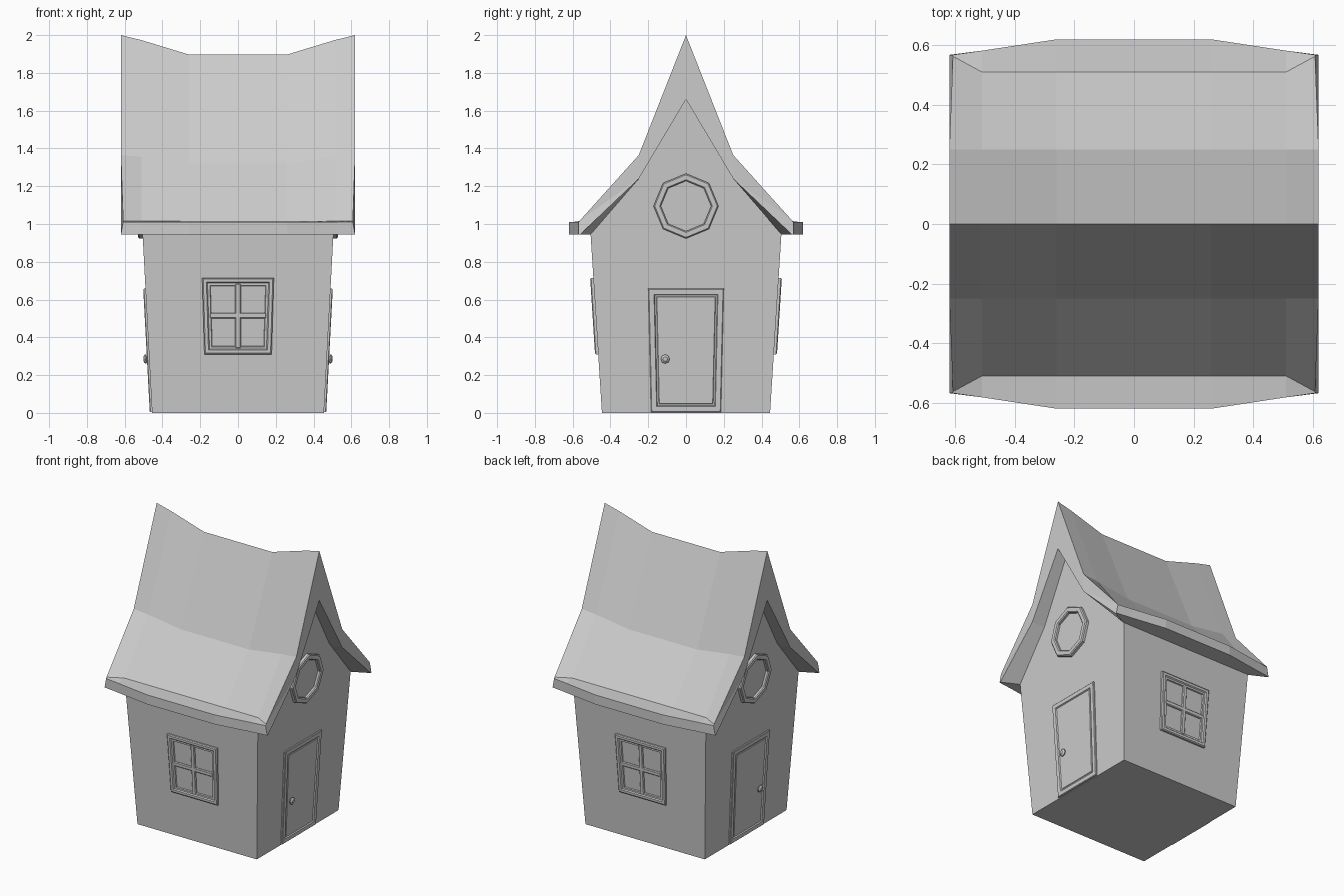
import bpy, bmesh
from math import pi, cos, sin
from mathutils import Vector

cube = bpy.data.objects.get("Cube")
if cube:
    bpy.data.objects.remove(cube, do_unlink=True)

# One plain clay colour for the whole house
CLAY = (0.6, 0.6, 0.6, 1)
clay = bpy.data.materials.new("clay_grey")
clay.use_nodes = True
clay.diffuse_color = CLAY
clay.node_tree.nodes["Principled BSDF"].inputs["Base Color"].default_value = CLAY


def loft(name, rings):
    """Closed solid from a list of matching rings of points."""
    bm = bmesh.new()
    loops = [[bm.verts.new(p) for p in ring] for ring in rings]
    n = len(loops[0])
    for a, b in zip(loops, loops[1:]):
        for i in range(n):
            j = (i + 1) % n
            bm.faces.new((a[i], a[j], b[j], b[i]))
    for end in (loops[0], loops[-1]):
        bm.faces.new(end)
    bmesh.ops.recalc_face_normals(bm, faces=bm.faces)
    bmesh.ops.triangulate(bm, faces=[f for f in bm.faces if len(f.verts) > 8])
    mesh = bpy.data.meshes.new(name)
    bm.to_mesh(mesh)
    bm.free()
    mesh.materials.append(clay)
    obj = bpy.data.objects.new(name, mesh)
    bpy.context.collection.objects.link(obj)
    return obj


def end_wall(side):
    """Place (across, height, depth) on a leaning gable wall."""
    return lambda u, v, d: (side * (0.455 + 0.053 * v + d), u, v)


def long_wall(side):
    """Place (across, height, depth) on a leaning eave wall."""
    return lambda u, v, d: (u, side * (0.445 + 0.0635 * v + d), v)


def inset(outline, amount):
    """Shrink a counter-clockwise outline by an even distance."""
    pts = [Vector(p) for p in outline]
    result = []
    for i, p in enumerate(pts):
        a = (p - pts[i - 1]).normalized()
        b = (pts[(i + 1) % len(pts)] - p).normalized()
        na, nb = Vector((-a.y, a.x)), Vector((-b.y, b.x))
        result.append(p + (na + nb) * amount / (1 + na.dot(nb)))
    return result


def panel(name, outline, steps, place):
    """Moulded panel: each step is an inset and a depth off the wall."""
    return loft(name, [[place(p[0], p[1], d) for p in inset(outline, w)]
                       for w, d in steps])


# Walls: a leaning block whose ends rise into curved gables
half = [(0.445, 0), (0.505, 0.945), (0.25, 1.24)]
gable = half + [(0, 1.66)] + [(-y, z) for y, z in reversed(half)]
loft("walls", [[end_wall(s)(y, z, 0) for y, z in gable] for s in (-1, 1)])


# Roof: swaybacked ridge, flared slopes and a bowed eave
def roof_ring(x, edge, ridge, break_z, eave, lip, soffit):
    """Edge is the x of the upper eave corner; the rest shape the section."""
    outer = [(x, 0.25, break_z), (edge, eave, 1.017),
             (edge, lip, 1.01), (x, lip, 0.945)]
    inner = [(x, soffit, 0.945), (x, 0.25, 1.24)]
    right = outer + inner
    left = [(px, -py, pz) for px, py, pz in reversed(right)]
    return [(x, 0, ridge)] + right + [(x, 0, 1.66)] + left


sections = [(0.62, 0.608, 2.0, 1.365, 0.563, 0.568, 0.56),
            (0.51, 0.51, 1.973, 1.355, 0.51, 0.582, 0.505),
            (0.26, 0.26, 1.897, 1.32, 0.51, 0.62, 0.505)]
rings = [roof_ring(-s[0], -s[1], *s[2:]) for s in sections]
rings += [roof_ring(*s) for s in reversed(sections)]
loft("roof", rings)

# Outlines of the openings
window = [(-0.178, 0.31), (0.178, 0.31), (0.19, 0.715), (-0.19, 0.715)]
door = [(-0.185, 0.004), (0.185, 0.004), (0.2, 0.658), (-0.2, 0.658)]
porthole = [(0.172 * cos(i * pi / 4), 1.095 + 0.172 * sin(i * pi / 4))
            for i in range(8)]
bars = {"upright_bar": [(-0.015, 0.34), (0.015, 0.34), (0.015, 0.685), (-0.015, 0.685)],
        "cross_bar": [(-0.15, 0.5), (0.15, 0.5), (0.15, 0.53), (-0.15, 0.53)]}

window_steps = [(0, -0.02), (0, 0.012), (0.006, 0.017), (0.022, 0.017),
                (0.028, 0.01), (0.04, 0.01), (0.043, 0.002)]
door_steps = [(0, -0.02), (0, 0.008), (0.004, 0.012), (0.03, 0.012),
              (0.034, 0.004), (0.042, 0.004), (0.045, 0.008)]
porthole_steps = [(0, -0.02), (0, 0.018), (0.006, 0.024), (0.03, 0.024),
                  (0.036, 0.018), (0.036, 0.004)]
bar_steps = [(0, -0.01), (0, 0.007), (0.005, 0.012)]

for side, end, face in ((-1, "right", "front"), (1, "left", "back")):
    # Windows with glazing bars under the eaves
    place = long_wall(side)
    panel(face + "_window", window, window_steps, place)
    for bar, outline in bars.items():
        panel(face + "_window_" + bar, outline, bar_steps, place)

    # Door, round knob and porthole on each gable
    place = end_wall(side)
    panel(end + "_door", door, door_steps, place)
    panel(end + "_porthole", porthole, porthole_steps, place)
    knob = [(0.012, -0.01), (0.012, 0.012), (0.024, 0.016), (0.024, 0.022), (0.012, 0.031)]
    loft(end + "_door_knob",
         [[place(-0.11 + r * cos(i * pi / 4), 0.285 + r * sin(i * pi / 4), d)
           for i in range(8)] for r, d in knob])
